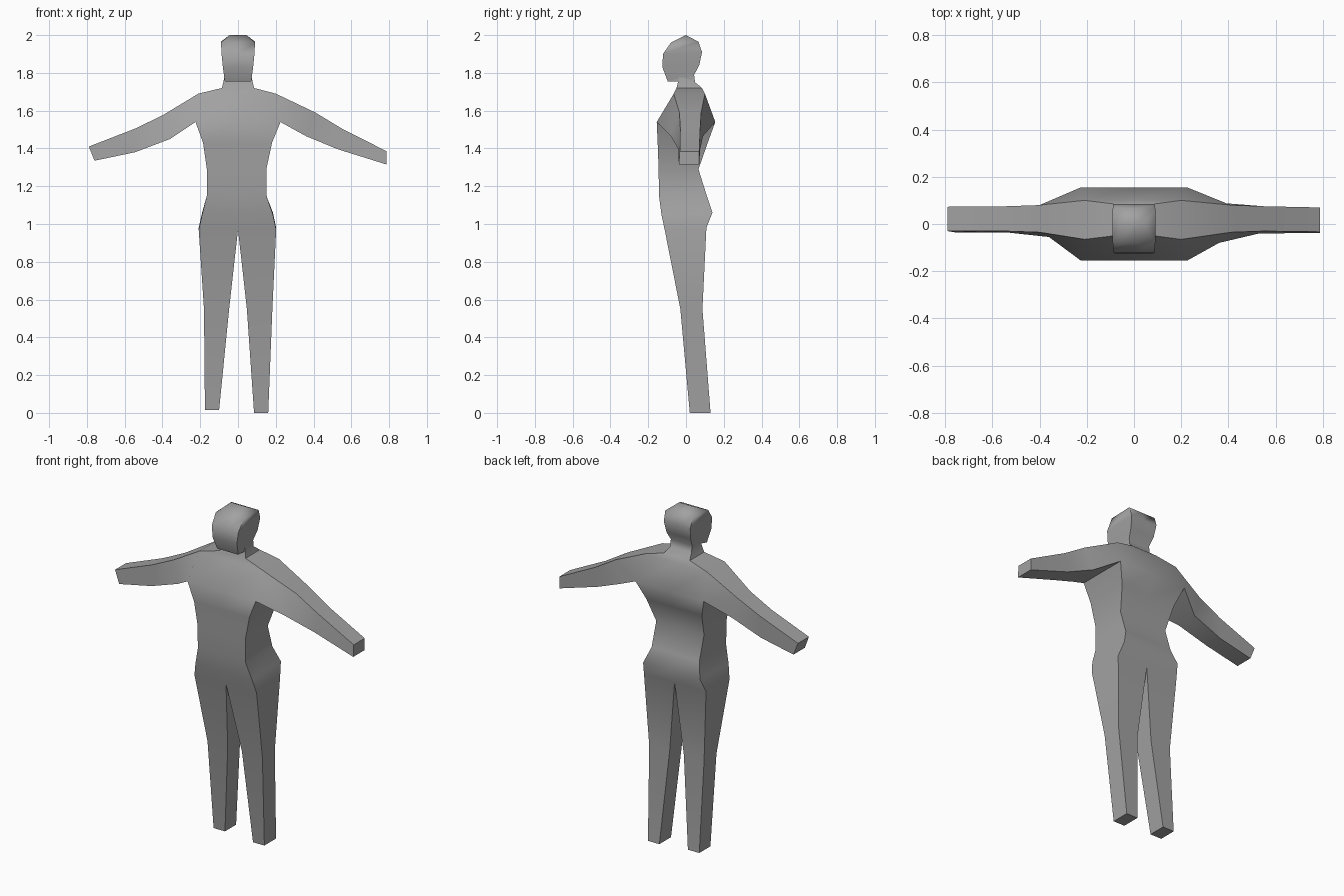
import bpy, bmesh, math

if "Cube" in bpy.data.objects:
    bpy.data.objects.remove(bpy.data.objects["Cube"])

bm = bmesh.new()


def loft(rings, skip=(), cap=False):
    """Join successive closed rings of points with quads; skip holds (ring, side) gaps."""
    vs = [[bm.verts.new(p) for p in r] for r in rings]
    n = len(vs[0])
    for i in range(len(vs) - 1):
        for j in range(n):
            if (i, j) not in skip:
                k = (j + 1) % n
                bm.faces.new((vs[i][j], vs[i][k], vs[i + 1][k], vs[i + 1][j]))
    if cap:
        bm.faces.new(vs[-1])


def band(left, right, yf, zf, yb, zb):
    """Six-point body ring: front left, middle, right, then back right, middle, left."""
    m = 0.0
    return [(-left, yf, zf), (m, yf, zf), (right, yf, zf),
            (right, yb, zb), (m, yb, zb), (-left, yb, zb)]


# Torso, hips to neck base, left open where the arms join
hip = band(0.208, 0.202, -0.113, 0.97, 0.108, 0.98)
chest = band(0.225, 0.225, -0.155, 1.54, 0.155, 1.54)
shoulder = band(0.21, 0.20, -0.065, 1.69, 0.10, 1.69)
neck = band(0.085, 0.085, -0.05, 1.72, 0.085, 1.72)
loft([hip,
      band(0.19, 0.185, -0.13, 1.05, 0.14, 1.06),
      band(0.165, 0.15, -0.143, 1.15, 0.11, 1.15),
      band(0.165, 0.15, -0.145, 1.29, 0.066, 1.29),
      band(0.185, 0.18, -0.15, 1.43, 0.115, 1.43),
      chest, shoulder, neck], skip={(5, 2), (5, 5)})

# Neck and head, ending in a short ridge at the crown
loft([neck,
      band(0.07, 0.07, -0.035, 1.785, 0.048, 1.75),
      band(0.07, 0.07, -0.097, 1.755, 0.043, 1.79),
      band(0.08, 0.08, -0.125, 1.83, 0.07, 1.84),
      band(0.087, 0.087, -0.122, 1.90, 0.085, 1.91),
      band(0.09, 0.09, -0.08, 1.96, 0.066, 1.965),
      band(0.045, 0.045, 0, 2.0, 0, 2.0)])

# Legs: each section is outer x, inner x, front y, back y, z
legs = {
    -1: [(0.18, 0.047, -0.03, 0.087, 0.55), (0.175, 0.10, 0.02, 0.125, 0.015)],
    1: [(0.182, 0.047, -0.03, 0.087, 0.55), (0.16, 0.085, 0.02, 0.13, 0.0)],
}
for s, sections in legs.items():
    f, b = (0, 5) if s < 0 else (2, 3)
    rings = [[hip[1], hip[f], hip[b], hip[4]]]
    for xo, xi, yf, yb, z in sections:
        rings.append([(s * xi, yf, z), (s * xo, yf, z), (s * xo, yb, z), (s * xi, yb, z)])
    loft(rings, cap=True)

# Arms: each section is bottom x, z, front y, back y, then top x, z, front y, back y
arms = {
    -1: [(0.36, 1.45, -0.055, 0.08, 0.40, 1.575, -0.035, 0.08),
         (0.545, 1.38, -0.035, 0.075, 0.545, 1.505, -0.03, 0.075),
         (0.76, 1.335, -0.035, 0.073, 0.79, 1.41, -0.03, 0.073)],
    1: [(0.36, 1.465, -0.08, 0.09, 0.41, 1.59, -0.035, 0.08),
        (0.53, 1.395, -0.04, 0.075, 0.55, 1.505, -0.03, 0.075),
        (0.787, 1.315, -0.038, 0.07, 0.787, 1.385, -0.033, 0.07)],
}
for s, sections in arms.items():
    f, b = (0, 5) if s < 0 else (2, 3)
    rings = [[chest[f], chest[b], shoulder[b], shoulder[f]]]
    for xb, zb, bf, bb, xt, zt, tf, tb in sections:
        rings.append([(s * xb, bf, zb), (s * xb, bb, zb), (s * xt, tb, zt), (s * xt, tf, zt)])
    loft(rings, cap=True)

# Weld the parts, smooth the gentle folds and keep the corners crisp
bmesh.ops.remove_doubles(bm, verts=bm.verts, dist=0.0005)
bmesh.ops.recalc_face_normals(bm, faces=bm.faces)
for f in bm.faces:
    f.smooth = True
for e in bm.edges:
    e.smooth = len(e.link_faces) == 2 and e.calc_face_angle(0) < math.radians(55)

mesh = bpy.data.meshes.new("body")
bm.to_mesh(mesh)
bm.free()
body = bpy.data.objects.new("body", mesh)
bpy.context.collection.objects.link(body)

grey = bpy.data.materials.new("mid grey")
grey.diffuse_color = (0.36, 0.36, 0.36, 1)
grey.use_nodes = True
grey.node_tree.nodes["Principled BSDF"].inputs["Base Color"].default_value = grey.diffuse_color
mesh.materials.append(grey)
